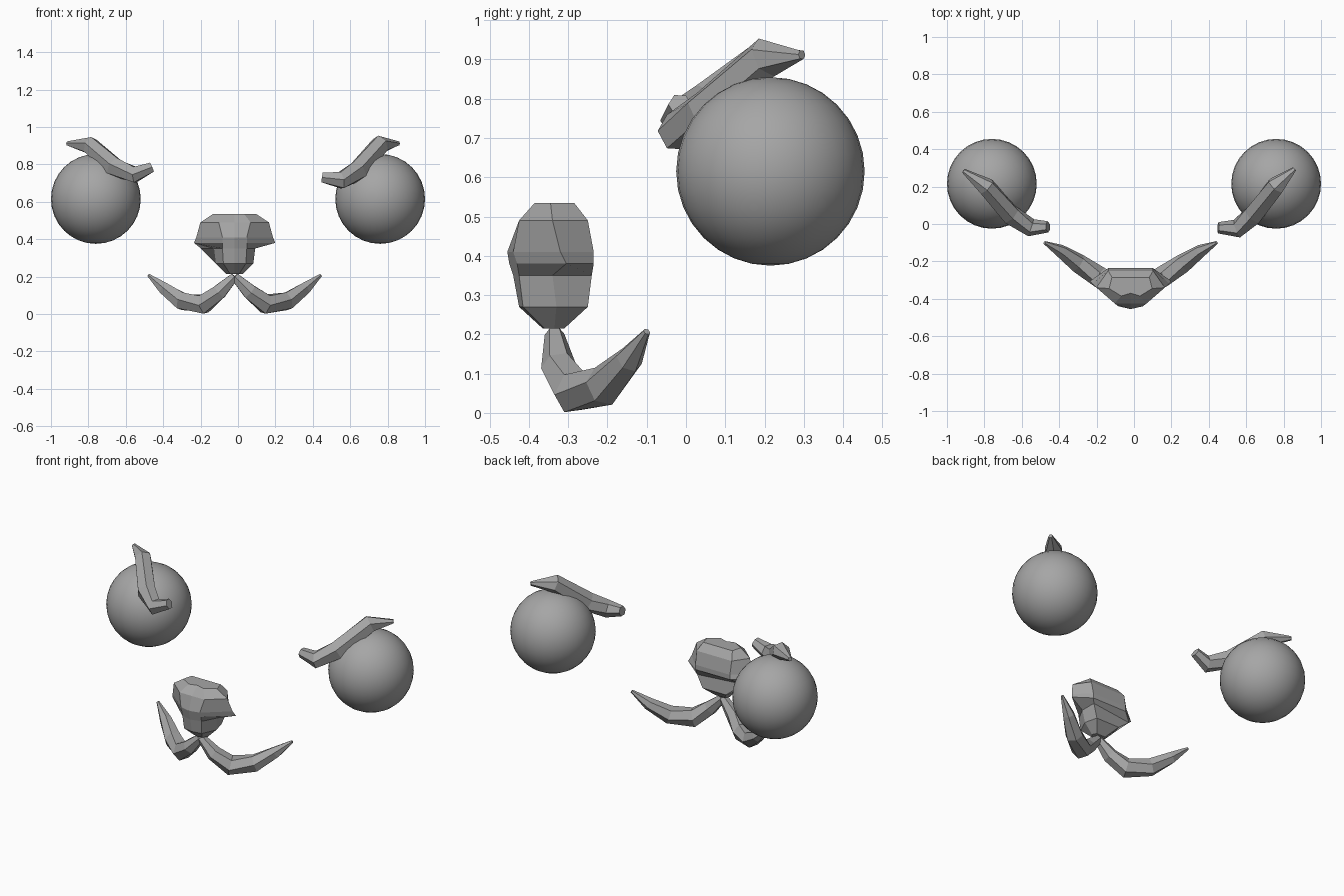
import bpy, bmesh, math
from mathutils import Vector

cube = bpy.data.objects.get("Cube")
if cube:
    bpy.data.objects.remove(cube)

grey = bpy.data.materials.new("mid grey")
grey.use_nodes = True
colour = (0.38, 0.38, 0.38, 1)
grey.diffuse_color = colour
grey.node_tree.nodes["Principled BSDF"].inputs["Base Color"].default_value = colour
CENTRE = -0.018


def loft(name, rings):
    """Skin a closed solid through rings that share one point count."""
    bm = bmesh.new()
    loops = [[bm.verts.new(p) for p in ring] for ring in rings]
    n = len(loops[0])
    for a, b in zip(loops, loops[1:]):
        for i in range(n):
            j = (i + 1) % n
            bm.faces.new((a[i], a[j], b[j], b[i]))
    bm.faces.new(loops[0])
    bm.faces.new(loops[-1])
    bmesh.ops.recalc_face_normals(bm, faces=bm.faces)
    mesh = bpy.data.meshes.new(name)
    bm.to_mesh(mesh)
    bm.free()
    mesh.materials.append(grey)
    obj = bpy.data.objects.new(name, mesh)
    bpy.context.collection.objects.link(obj)
    return obj


def tube_rings(path, sides=6):
    """Rings across a path of (x, y, z, radius) points."""
    pts = [Vector(p[:3]) for p in path]
    rings = []
    for i, p in enumerate(pts):
        tangent = pts[min(i + 1, len(pts) - 1)] - pts[max(i - 1, 0)]
        across = tangent.cross(Vector((0, 1, 0))).normalized()
        depth = across.cross(tangent).normalized()
        angles = [math.tau * k / sides for k in range(sides)]
        rings.append([p + path[i][3] * (across * math.sin(a) + depth * math.cos(a))
                      for a in angles])
    return rings


# Eyes
for side, x in (("left", 0.76), ("right", -0.76)):
    bpy.ops.mesh.primitive_uv_sphere_add(segments=32, ring_count=16, radius=0.24,
                                         location=(x, 0.215, 0.615))
    eye = bpy.context.object
    eye.name = side + "_eye"
    eye.data.materials.append(grey)
    bpy.ops.object.shade_smooth()

# Brows, the right one tilted a little differently
loft("left_brow", tube_rings([
    (0.45, -0.02, 0.73, 0.03), (0.55, -0.025, 0.715, 0.05), (0.64, 0.05, 0.765, 0.058),
    (0.76, 0.205, 0.905, 0.053), (0.858, 0.295, 0.912, 0.012)]))
loft("right_brow", tube_rings([
    (-0.46, -0.015, 0.785, 0.03), (-0.55, -0.02, 0.745, 0.048), (-0.66, 0.05, 0.785, 0.056),
    (-0.79, 0.2, 0.9, 0.05), (-0.912, 0.285, 0.912, 0.012)]))

# Mouth, two curled halves meeting under the nose
half = [(0, -0.335, 0.2, 0.025), (0.08, -0.325, 0.12, 0.045), (0.165, -0.285, 0.053, 0.057),
        (0.28, -0.21, 0.068, 0.052), (0.375, -0.145, 0.135, 0.036), (0.46, -0.1, 0.207, 0.009)]
for side, s in (("left", 1), ("right", -1)):
    loft(side + "_mouth", tube_rings([(CENTRE + s * x, y, z, r) for x, y, z, r in half]))

# Nose: per level, height, front and back y, then half-outline points (x, y)
levels = [
    (0.535, -0.37, [(0.05, -0.385), (0.115, -0.345), (0.1, -0.285)]),
    (0.49, -0.425, [(0.085, -0.425), (0.183, -0.34), (0.12, -0.25)]),
    (0.41, -0.455, [(0.065, -0.44), (0.205, -0.32), (0.118, -0.235)]),
    (0.38, -0.45, [(0.065, -0.43), (0.217, -0.305), (0.118, -0.235)]),
    (0.35, -0.44, [(0.065, -0.425), (0.11, -0.34), (0.11, -0.24)]),
    (0.27, -0.425, [(0.06, -0.415), (0.1, -0.33), (0.08, -0.25)]),
    (0.215, -0.365, [(0.025, -0.36), (0.045, -0.335), (0.03, -0.31)])]
rings = []
for z, front, outline in levels:
    left = [(CENTRE + x, y, z) for x, y in outline]
    right = [(CENTRE - x, y, z) for x, y in reversed(outline)]
    if z == 0.35:  # fuller back under the right nostril
        right[0] = (CENTRE - 0.18, -0.28, z)
    rings.append([(CENTRE, front, z)] + left + right)
loft("nose", rings)
